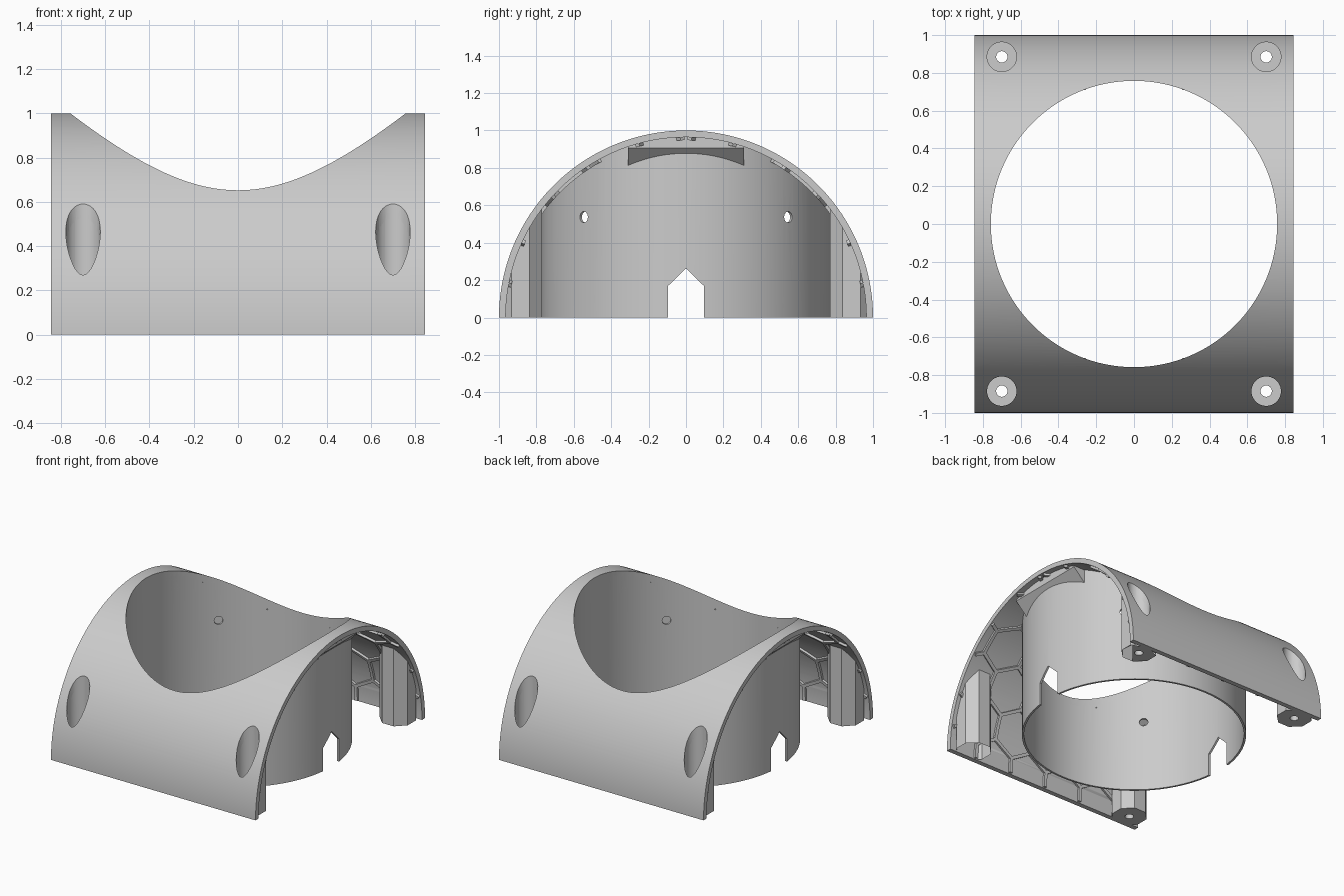
import bpy, bmesh, math
from mathutils import Vector, Matrix

if "Cube" in bpy.data.objects:
    bpy.data.objects.remove(bpy.data.objects["Cube"])

R_OUT, R_IN, HALF_LEN = 1.0, 0.964, 0.845
BORE, TUBE = 0.758, 0.773
POST_X, POST_Y = 0.70, 0.885

grey = bpy.data.materials.new("grey plastic")
grey.diffuse_color = (0.6, 0.6, 0.6, 1)
grey.use_nodes = True
grey.node_tree.nodes["Principled BSDF"].inputs["Base Color"].default_value = grey.diffuse_color


def finish(name, bm):
    bmesh.ops.recalc_face_normals(bm, faces=bm.faces[:])
    me = bpy.data.meshes.new(name)
    bm.to_mesh(me)
    bm.free()
    me.materials.append(grey)
    ob = bpy.data.objects.new(name, me)
    bpy.context.collection.objects.link(ob)
    return ob


def prism(name, pts, lo, hi, axis):
    """Extrude a 2D outline: (y,z) along X or (x,z) along Y or (x,y) along Z."""
    place = {"X": lambda a, b, t: (t, a, b),
             "Y": lambda a, b, t: (a, t, b),
             "Z": lambda a, b, t: (a, b, t)}[axis]
    bm = bmesh.new()
    f = bm.faces.new([bm.verts.new(place(a, b, lo)) for a, b in pts])
    ext = bmesh.ops.extrude_face_region(bm, geom=[f])
    new = [v for v in ext["geom"] if isinstance(v, bmesh.types.BMVert)]
    bmesh.ops.translate(bm, vec=Vector(place(0, 0, hi - lo)), verts=new)
    return finish(name, bm)


def arc(r, a0, a1, n, cx=0, cy=0):
    return [(cx + r * math.cos(a0 + (a1 - a0) * i / n),
             cy + r * math.sin(a0 + (a1 - a0) * i / n)) for i in range(n + 1)]


def circle(r, n, cx=0, cy=0, turn=0):
    return arc(r, turn, turn + 2 * math.pi, n, cx, cy)[:-1]


def boolean(ob, cutter, op="DIFFERENCE"):
    m = ob.modifiers.new("cut", "BOOLEAN")
    m.operation, m.object, m.solver = op, cutter, "EXACT"
    bpy.context.view_layer.objects.active = ob
    bpy.ops.object.modifier_apply(modifier=m.name)


def smooth(ob):
    bpy.ops.object.select_all(action="DESELECT")
    ob.select_set(True)
    bpy.context.view_layer.objects.active = ob
    bpy.ops.object.shade_smooth_by_angle(angle=math.radians(25))


corners = [(sx, sy) for sx in (-1, 1) for sy in (-1, 1)]
cutters = []


def cutter(*args):
    ob = prism("cutter", *args)
    ob.hide_render = True
    cutters.append(ob)
    return ob


# Cutting shapes
bore = cutter(circle(BORE, 128), -0.2, 1.3, "Z")
envelope = cutter(arc(0.982, 0, math.pi, 96), -0.84, 0.84, "X")
counterbores = {c: cutter(circle(0.078, 40, c[0] * POST_X, c[1] * POST_Y), 0.12, 1.3, "Z")
                for c in corners}

# Half-round outer shell with the large round opening
shell = prism("outer_shell", arc(R_OUT, 0, math.pi, 128) + arc(R_IN, math.pi, 0, 128),
              -HALF_LEN, HALF_LEN, "X")
boolean(shell, bore)
for c in corners:
    boolean(shell, counterbores[c])
smooth(shell)

# Vertical tube with pointed cable notches and four radial holes
tube = prism("inner_tube", circle(TUBE, 128), 0, 1.1, "Z")
boolean(tube, envelope, "INTERSECT")
boolean(tube, bore)
notch = cutter([(-0.095, -0.1), (0.095, -0.1), (0.095, 0.17), (0, 0.262), (-0.095, 0.17)],
               -1.2, 1.2, "X")
boolean(tube, notch)
for k in range(4):
    hole = cutter(circle(0.03, 24), 0.6, 0.9, "Z")
    hole.data.transform(Matrix.Translation((0, 0, 0.537))
                        @ Matrix.Rotation(math.radians(45 + 90 * k), 4, "Z")
                        @ Matrix.Rotation(math.radians(90), 4, "Y"))
    boolean(tube, hole)
smooth(tube)

# Octagonal screw posts in the corners
for c in corners:
    cx, cy = c[0] * POST_X, c[1] * POST_Y
    post = prism("screw_post", circle(0.125, 8, cx, cy, math.pi / 8), 0, 1.1, "Z")
    boolean(post, envelope, "INTERSECT")
    boolean(post, counterbores[c])
    boolean(post, cutter(circle(0.03, 24, cx, cy), -0.1, 0.3, "Z"))
    smooth(post)

# Sloped supports joining tube and shell at the crown
for s in (-1, 1):
    support = prism("crown_support",
                    [(s * 0.6, 0.705), (s * 0.8, 0.905), (s * 0.8, 1.05), (s * 0.6, 1.05)],
                    -0.31, 0.31, "Y")
    boolean(support, envelope, "INTERSECT")
    boolean(support, bore)
    smooth(support)

# Honeycomb ribs on the inside of the shell
PITCH = 0.31
SIDE = PITCH / math.sqrt(3)
S_MAX = R_IN * math.pi / 2


def on_shell(x, s, r, side):
    a = s / R_IN
    return Vector((x, side * r * math.cos(a), r * math.sin(a)))


def add_rib(bm, p, q, side, pieces=8, half=0.012):
    p, q = Vector(p), Vector(q)
    d = (q - p).normalized()
    n = Vector((-d.y, d.x)) * half
    for i in range(pieces):
        a, b = p.lerp(q, i / pieces), p.lerp(q, (i + 1) / pieces)
        m = (a + b) / 2
        w = on_shell(m.x, m.y, R_IN, side)
        clear = (abs(w.x) < 0.825 and 0 <= m.y <= S_MAX
                 and math.hypot(w.x, w.y) > TUBE
                 and math.hypot(abs(w.x) - POST_X, abs(w.y) - POST_Y) > 0.1)
        if not clear:
            continue
        ring = [[bm.verts.new(on_shell(c.x, c.y, r, side))
                 for c, r in ((e - n, 0.948), (e + n, 0.948), (e + n, 0.975), (e - n, 0.975))]
                for e in (a, b)]
        for k in range(4):
            bm.faces.new((ring[0][k], ring[0][k - 1], ring[1][k - 1], ring[1][k]))
        bm.faces.new(ring[0])
        bm.faces.new(ring[1])


for side, label in ((-1, "front"), (1, "back")):
    bm = bmesh.new()
    for row in range(7):
        base = row * 1.5 * SIDE - 0.06
        for col in range(-3, 4):
            x = (col + 0.5 * (row % 2)) * PITCH
            top = (x, base + SIDE)
            add_rib(bm, (x, base), top, side)
            for dx in (-0.5, 0.5):
                add_rib(bm, top, (x + dx * PITCH, base + 1.5 * SIDE), side)
    finish(label + "_honeycomb_ribs", bm)

for ob in cutters:
    bpy.data.objects.remove(ob)
